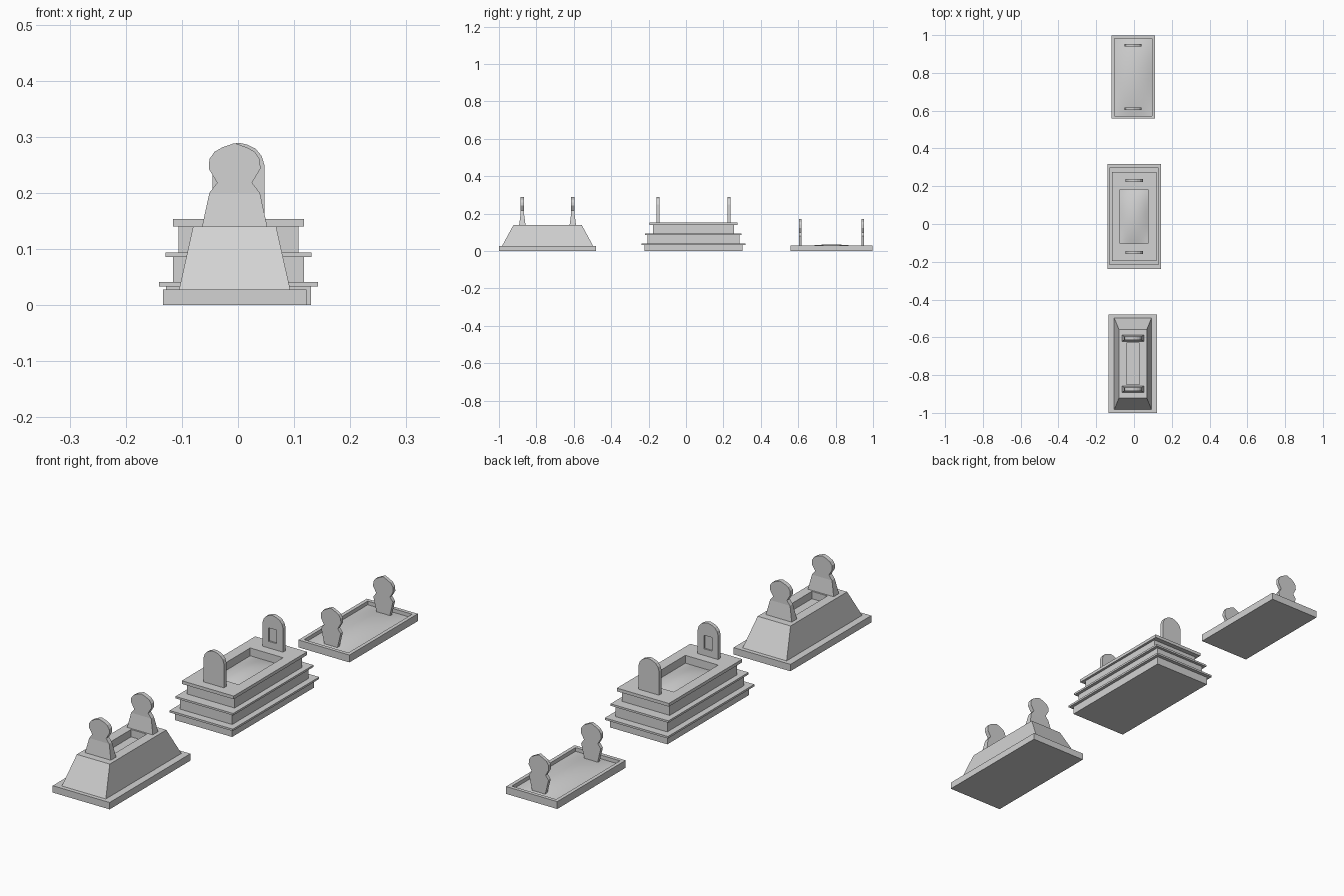
import bpy
import bmesh

default = bpy.data.objects.get("Cube")
if default:
    bpy.data.objects.remove(default, do_unlink=True)

stone = bpy.data.materials.new("grey_stone")
stone.use_nodes = True
GREY = (0.65, 0.65, 0.65, 1)
stone.diffuse_color = GREY
stone.node_tree.nodes["Principled BSDF"].inputs["Base Color"].default_value = GREY


def add_object(name, bm, centre):
    bmesh.ops.recalc_face_normals(bm, faces=bm.faces)
    mesh = bpy.data.meshes.new(name)
    bm.to_mesh(mesh)
    bm.free()
    mesh.materials.append(stone)
    obj = bpy.data.objects.new(name, mesh)
    obj.location = (centre[0], centre[1], 0)
    bpy.context.collection.objects.link(obj)
    return obj


def loft(name, centre, levels):
    """Closed solid through rectangles given as (half width, half depth, height)."""
    bm = bmesh.new()
    rings = []
    for hx, hy, z in levels:
        corners = ((-hx, -hy), (hx, -hy), (hx, hy), (-hx, hy))
        rings.append([bm.verts.new((x, y, z)) for x, y in corners])
    for low, high in zip(rings, rings[1:]):
        for i in range(4):
            j = (i + 1) % 4
            bm.faces.new((low[i], low[j], high[j], high[i]))
    bm.faces.new(rings[0][::-1])
    bm.faces.new(rings[-1])
    return add_object(name, bm, centre)


def block(name, centre, hx, hy, bottom, top):
    return loft(name, centre, [(hx, hy, bottom), (hx, hy, top)])


def mound(name, centre, hx, hy, base, rise):
    """Softly domed earth fill."""
    bm = bmesh.new()
    bmesh.ops.create_grid(bm, x_segments=12, y_segments=16, size=1)
    for v in bm.verts:
        u, w = v.co.x, v.co.y
        v.co = (u * hx, w * hy, base + rise * (1 - u * u) * (1 - w * w))
    for face in bm.faces:
        face.smooth = True
    return add_object(name, bm, centre)


def cut_niche(obj, centre, facing):
    """Recess a rectangular niche in the inward face of a headstone."""
    cutter = block("niche_cutter", (centre[0], centre[1] + facing * 0.01), 0.018, 0.008, 0.18, 0.235)
    cutter.hide_render = True
    boolean = obj.modifiers.new("niche", "BOOLEAN")
    boolean.operation = "DIFFERENCE"
    boolean.solver = "EXACT"
    boolean.object = cutter
    bpy.context.view_layer.update()
    evaluated = obj.evaluated_get(bpy.context.evaluated_depsgraph_get())
    carved = bpy.data.meshes.new_from_object(evaluated)
    obj.modifiers.clear()
    obj.data = carved
    bpy.data.objects.remove(cutter, do_unlink=True)


def headstone_pair(prefix, centre, spacing, levels, niche=False):
    for side, label in ((-1, "front"), (1, "back")):
        spot = (centre[0], centre[1] + side * spacing)
        obj = loft(f"{prefix}_{label}_headstone", spot, levels)
        if niche:
            cut_niche(obj, spot, -side)


# Front grave: plinth, sloping body with sunken bed, bulbous headstones
front = (-0.006, -0.74)
block("front_grave_plinth", front, 0.128, 0.26, 0, 0.028)
loft("front_grave_body", front, [
    (0.099, 0.243, 0.028), (0.074, 0.182, 0.14),
    (0.035, 0.111, 0.14), (0.035, 0.111, 0.11)])
headstone_pair("front_grave", front, 0.135, [
    (0.058, 0.017, 0.14), (0.045, 0.009, 0.2), (0.031, 0.009, 0.218),
    (0.046, 0.009, 0.243), (0.045, 0.009, 0.26), (0.036, 0.009, 0.273),
    (0.022, 0.009, 0.281), (0.002, 0.009, 0.288)])

# Middle grave: stacked tiers with projecting ledges
middle = (0.001, 0.04)
block("lower_tier", middle, 0.129, 0.263, 0, 0.033)
block("lower_ledge", middle, 0.142, 0.278, 0.033, 0.041)
block("middle_tier", middle, 0.117, 0.246, 0.041, 0.086)
block("middle_ledge", middle, 0.13, 0.258, 0.086, 0.094)
loft("upper_tier", middle, [
    (0.107, 0.216, 0.094), (0.107, 0.216, 0.14), (0.117, 0.236, 0.14),
    (0.117, 0.236, 0.153), (0.074, 0.143, 0.153), (0.074, 0.143, 0.12)])
mound("middle_grave_earth", middle, 0.074, 0.143, 0.121, 0.02)
headstone_pair("middle_grave", middle, 0.19, [
    (0.046, 0.008, 0.152), (0.046, 0.008, 0.25), (0.041, 0.008, 0.266),
    (0.03, 0.008, 0.279), (0.015, 0.008, 0.286), (0.002, 0.008, 0.289)], niche=True)

# Back grave: low tray with earth fill and waisted headstones
back = (-0.004, 0.778)
loft("back_grave_tray", back, [
    (0.115, 0.22, 0), (0.115, 0.22, 0.03),
    (0.1, 0.205, 0.03), (0.1, 0.205, 0.014)])
mound("back_grave_earth", back, 0.1, 0.205, 0.015, 0.02)
headstone_pair("back_grave", back, 0.168, [
    (0.028, 0.007, 0.014), (0.044, 0.007, 0.08), (0.031, 0.007, 0.098),
    (0.045, 0.007, 0.122), (0.044, 0.007, 0.142), (0.034, 0.007, 0.156),
    (0.019, 0.007, 0.164), (0.002, 0.007, 0.172)])
